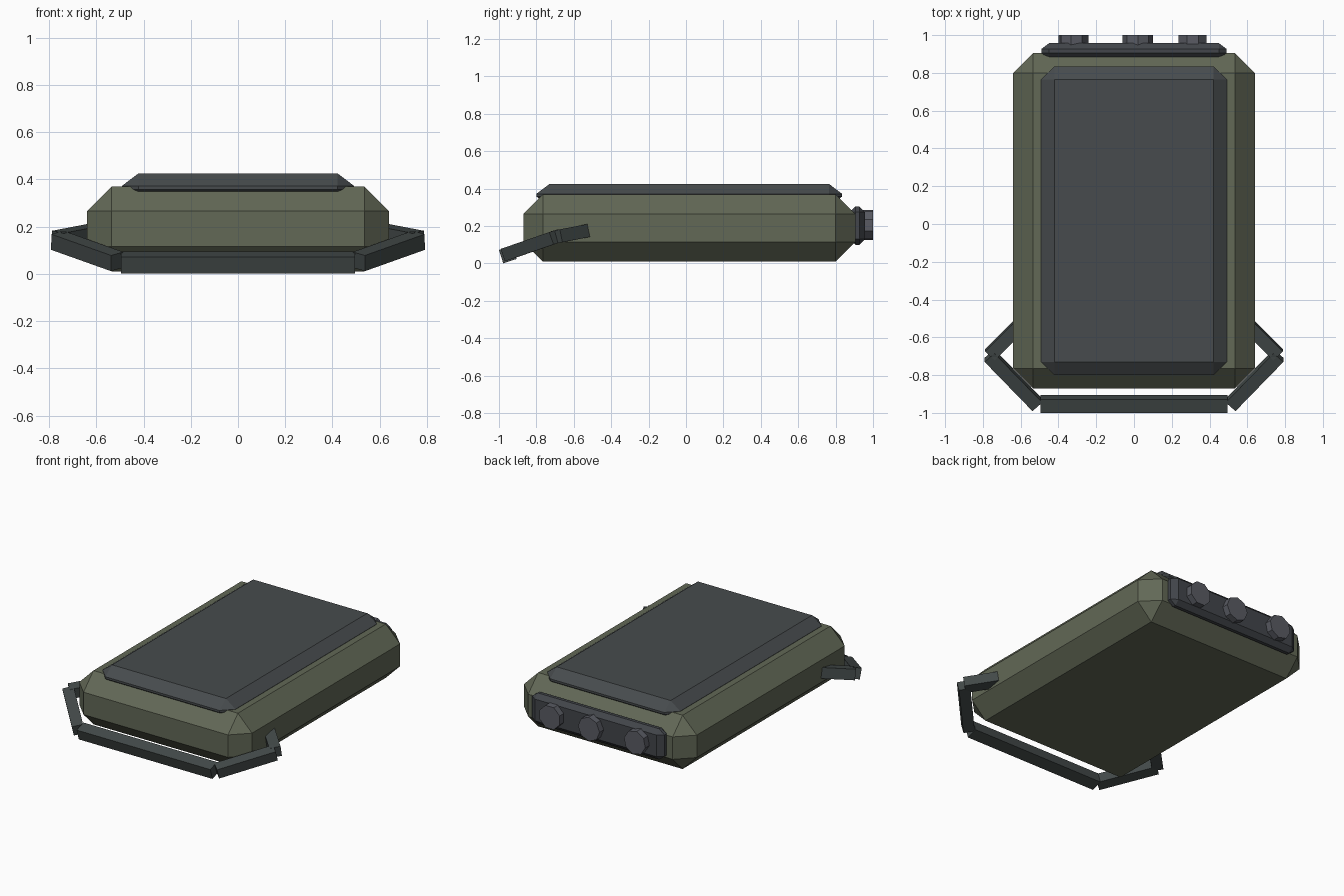
import bpy, bmesh, math
from mathutils import Vector, Matrix

cube = bpy.data.objects.get("Cube")
if cube:
    bpy.data.objects.remove(cube, do_unlink=True)


def material(name, rgb):
    m = bpy.data.materials.new(name)
    m.use_nodes = True
    m.diffuse_color = (*rgb, 1)
    m.node_tree.nodes["Principled BSDF"].inputs["Base Color"].default_value = (*rgb, 1)
    return m


olive = material("olive shell", (0.122, 0.138, 0.093))
slate = material("slate panel", (0.063, 0.071, 0.075))
dark = material("dark fitting", (0.054, 0.060, 0.069))
strap = material("strap grey", (0.056, 0.068, 0.067))
knob_grey = material("knob grey", (0.100, 0.105, 0.125))


def finish(bm, name, mat):
    bmesh.ops.recalc_face_normals(bm, faces=bm.faces)
    mesh = bpy.data.meshes.new(name)
    bm.to_mesh(mesh)
    bm.free()
    mesh.materials.append(mat)
    ob = bpy.data.objects.new(name, mesh)
    bpy.context.scene.collection.objects.link(ob)
    return ob


def chamfer_box(name, low, high, cut, mat):
    """Box between two corners, chamfered by a different amount on each axis."""
    low, high, cut = Vector(low), Vector(high), Vector(cut)
    size = high - low
    bm = bmesh.new()
    bmesh.ops.create_cube(bm, size=1)
    bmesh.ops.scale(bm, vec=[s / c for s, c in zip(size, cut)], verts=bm.verts)
    bmesh.ops.bevel(bm, geom=bm.edges[:], offset=1, segments=1, affect='EDGES')
    bmesh.ops.scale(bm, vec=cut, verts=bm.verts)
    bmesh.ops.translate(bm, vec=(low + high) / 2, verts=bm.verts)
    return finish(bm, name, mat)


def bar(name, start, end, up, width, mat):
    """Square bar from start to end."""
    start, end = Vector(start), Vector(end)
    along = (end - start).normalized()
    side = Vector(up).cross(along).normalized()
    top = along.cross(side)
    frame = Matrix((along, side, top)).transposed().to_4x4()
    bm = bmesh.new()
    bmesh.ops.create_cube(bm, size=1)
    bmesh.ops.scale(bm, vec=((end - start).length, width, width), verts=bm.verts)
    bmesh.ops.transform(bm, matrix=Matrix.Translation((start + end) / 2) @ frame, verts=bm.verts)
    return finish(bm, name, mat)


# Main body, lid panel and control plate
chamfer_box("body", (-0.64, -0.87, 0.01), (0.64, 0.905, 0.37), (0.105, 0.105, 0.105), olive)
chamfer_box("lid_panel", (-0.492, -0.8, 0.305), (0.492, 0.835, 0.425), (0.07, 0.07, 0.053), slate)
chamfer_box("control_plate", (-0.49, 0.875, 0.1), (0.49, 0.957, 0.305), (0.04, 0.03, 0.03), dark)

# Knobs on the back
for i, (x, turn) in enumerate(((-0.32, 10), (0.02, 0), (0.31, 22.5))):
    bm = bmesh.new()
    spin = Matrix.Rotation(math.radians(90), 4, 'X') @ Matrix.Rotation(math.radians(turn), 4, 'Z')
    bmesh.ops.create_cone(bm, cap_ends=True, segments=8, radius1=0.08, radius2=0.08, depth=0.07,
                          matrix=Matrix.Translation((x, 0.965, 0.205)) @ spin)
    finish(bm, f"knob_{i + 1}", knob_grey)

# Carrying handle at the front
tilt = (0, -0.31, 0.95)
bar("handle_front", (-0.495, -0.953, 0.048), (0.495, -0.953, 0.048), tilt, 0.075, strap)
for name, s in (("left", 1), ("right", -1)):
    bar(f"handle_corner_{name}", (s * 0.512, -0.957, 0.052), (s * 0.765, -0.697, 0.142),
        tilt, 0.07, strap)
    bar(f"handle_arm_{name}", (s * 0.763, -0.692, 0.143), (s * 0.58, -0.51, 0.178),
        (0, -0.2, 0.98), 0.07, strap)
